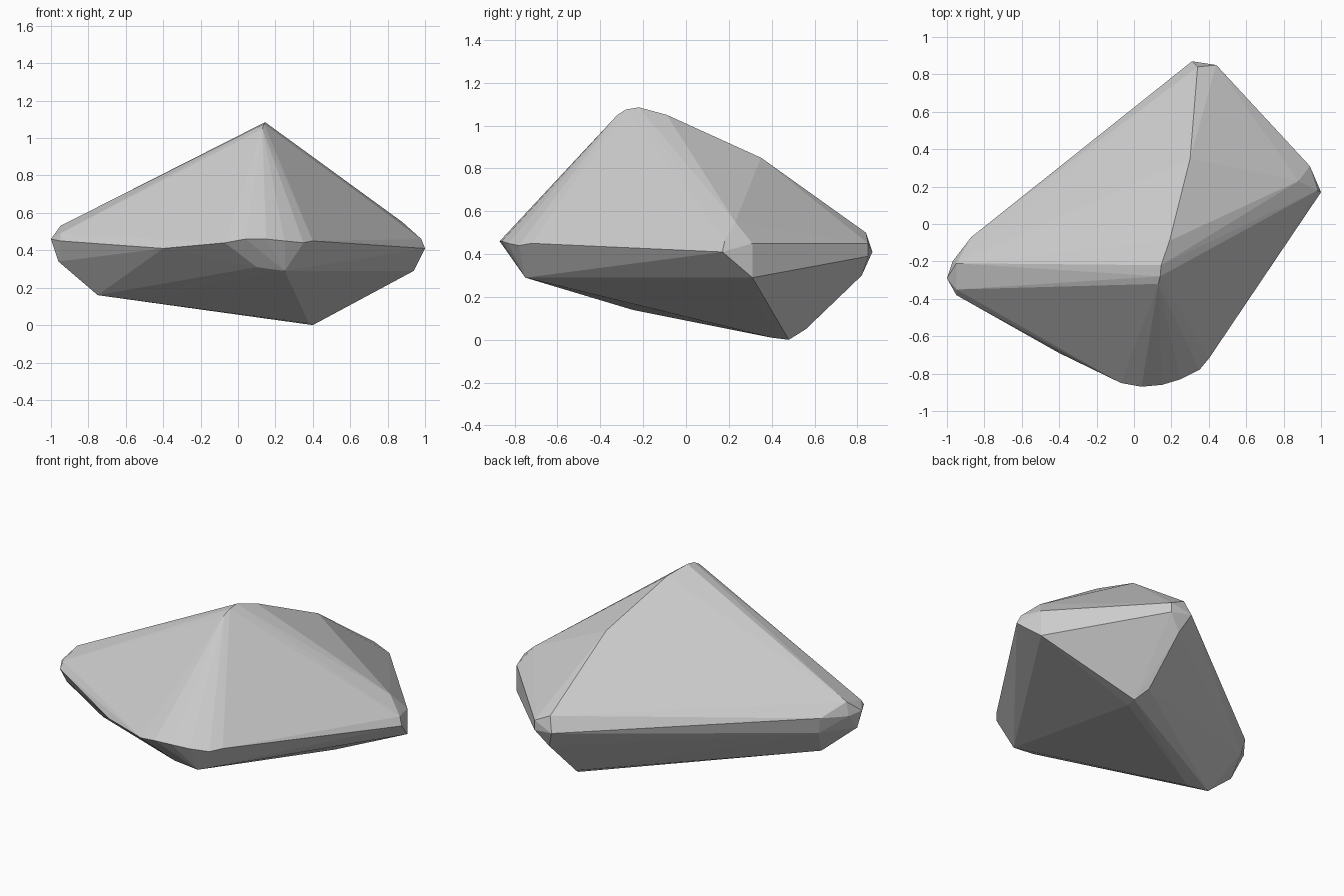
import bpy, bmesh

# Chipped corners of the stone, grouped by area
ridge = [(0.13, -0.32, 1.05), (0.14, -0.28, 1.075), (0.145, -0.22, 1.085),
         (0.19, -0.09, 1.05), (0.30, 0.35, 0.85)]
left_tip = [(-1, -0.29, 0.46), (-0.95, -0.35, 0.49), (-0.95, -0.21, 0.53),
            (-0.97, -0.20, 0.45), (-0.87, -0.07, 0.46), (-0.95, -0.38, 0.45),
            (-0.96, -0.30, 0.34), (-0.85, -0.08, 0.36),
            (-0.75, -0.25, 0.16), (-0.60, -0.25, 0.14)]
right_tip = [(0.88, 0.23, 0.55), (0.98, 0.18, 0.46), (1, 0.17, 0.41),
             (0.94, 0.31, 0.45), (0.94, 0.31, 0.29)]
back_tip = [(0.34, 0.84, 0.50), (0.31, 0.87, 0.41), (0.44, 0.85, 0.45),
            (0.44, 0.85, 0.39), (0.36, 0.82, 0.30)]
front_edge = [(-0.07, -0.85, 0.44), (0.04, -0.87, 0.46), (0.15, -0.86, 0.46),
              (0.25, -0.83, 0.45), (0.35, -0.78, 0.44), (0.40, -0.72, 0.45),
              (-0.40, -0.69, 0.41), (0.10, -0.76, 0.31), (0.25, -0.75, 0.29)]
base = [(0.40, 0.48, 0), (0.38, 0.40, 0.01), (0.36, 0.56, 0.05)]

# Stone: faceted hull around the corners
bm = bmesh.new()
for p in ridge + left_tip + right_tip + back_tip + front_edge + base:
    bm.verts.new(p)
hull = bmesh.ops.convex_hull(bm, input=bm.verts)
bmesh.ops.delete(bm, geom=list({v for v in bm.verts if not v.link_faces}), context='VERTS')
bmesh.ops.recalc_face_normals(bm, faces=bm.faces)
mesh = bpy.data.meshes.new("stone")
bm.to_mesh(mesh)
bm.free()
stone = bpy.data.objects.new("stone", mesh)
bpy.context.collection.objects.link(stone)
